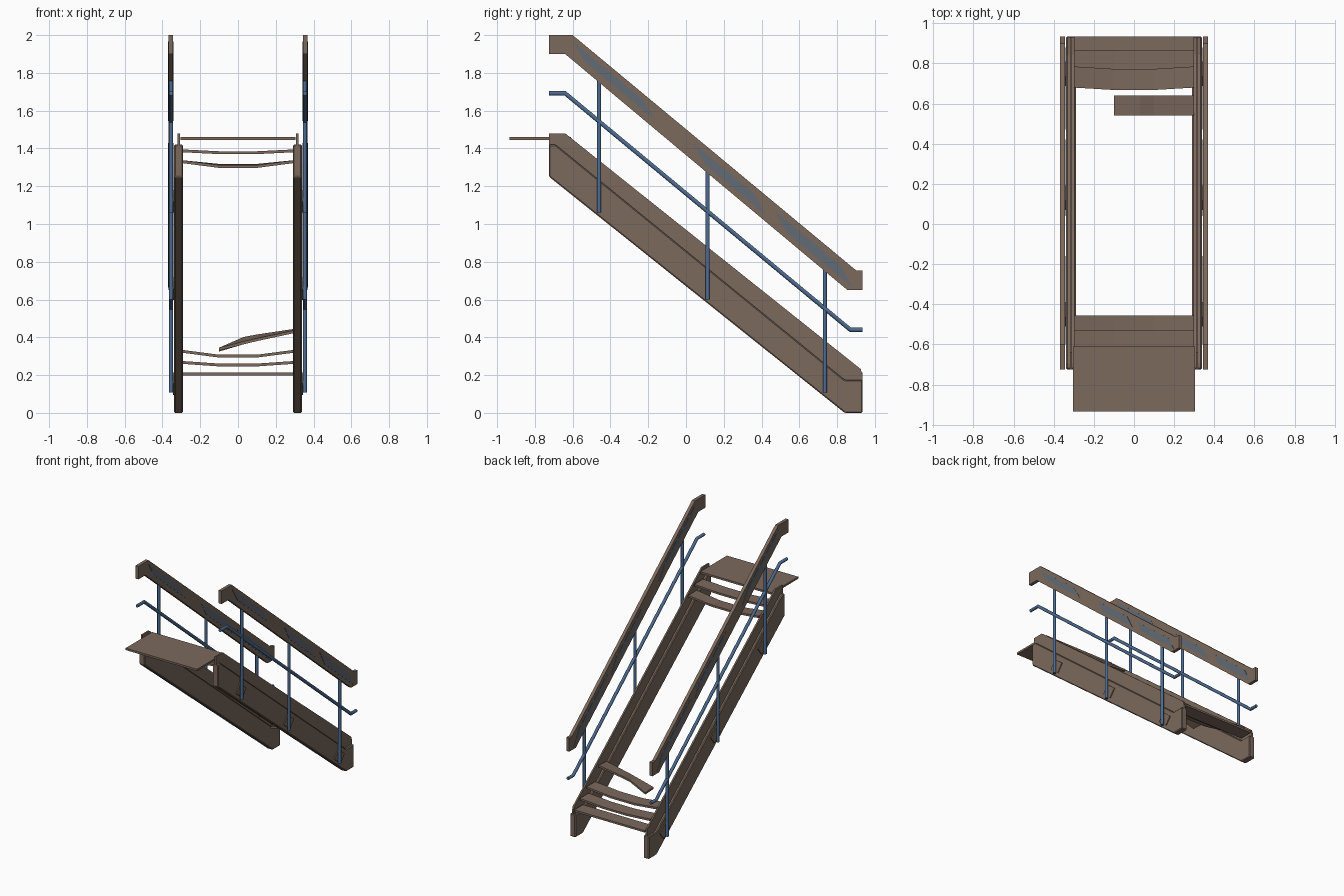
import bpy, bmesh, math
from mathutils import Vector

if "Cube" in bpy.data.objects:
    bpy.data.objects.remove(bpy.data.objects["Cube"])


def material(name, rgb):
    m = bpy.data.materials.new(name)
    m.diffuse_color = (*rgb, 1)
    m.use_nodes = True
    m.node_tree.nodes["Principled BSDF"].inputs["Base Color"].default_value = m.diffuse_color
    return m


BROWN = material("rusty brown", (0.20, 0.142, 0.108))
BLUE = material("blue paint", (0.075, 0.15, 0.29))
WORN = material("worn blue paint", (0.125, 0.145, 0.175))


def finish(name, bm, mat, mirror=True, bevel=0):
    bmesh.ops.recalc_face_normals(bm, faces=bm.faces)
    me = bpy.data.meshes.new(name)
    bm.to_mesh(me)
    bm.free()
    me.materials.append(mat)
    ob = bpy.data.objects.new(name, me)
    bpy.context.collection.objects.link(ob)
    if bevel:
        b = ob.modifiers.new("bevel", 'BEVEL')
        b.width, b.segments = bevel, 1
    if mirror:
        ob.modifiers.new("mirror", 'MIRROR')
    return ob


def loft(bm, rings):
    """Join equal rings of points into a closed solid."""
    vs = [[bm.verts.new(p) for p in r] for r in rings]
    n = len(vs[0])
    for a, b in zip(vs, vs[1:]):
        for i in range(n):
            bm.faces.new((a[i], a[(i + 1) % n], b[(i + 1) % n], b[i]))
    bm.faces.new(vs[0])
    bm.faces.new(vs[-1])


def side_plate(name, profile, x0, x1, mat, bevel=0):
    """Extrude a y-z profile between x0 and x1, mirrored to both sides."""
    bm = bmesh.new()
    loft(bm, [[(x, y, z) for y, z in profile] for x in (x0, x1)])
    return finish(name, bm, mat, bevel=bevel)


def tube(name, x, path, r, sides=8):
    """Round bar along a y-z path with mitred bends."""
    pts = [Vector(p) for p in path]
    rings = []
    for i, p in enumerate(pts):
        d0 = (p - pts[max(i - 1, 0)]).normalized()
        d1 = (pts[min(i + 1, len(pts) - 1)] - p).normalized()
        t = (d0 + d1).normalized()
        k = 1 / max(t.dot(d1 if d1.length else d0), 0.5)
        nrm = Vector((-t.y, t.x)) * k
        ring = []
        for s in range(sides):
            a = 2 * math.pi * (s + 0.5) / sides
            q = p + nrm * r * math.sin(a)
            ring.append((x + r * math.cos(a), q.x, q.y))
        rings.append(ring)
    bm = bmesh.new()
    loft(bm, rings)
    ob = finish(name, bm, BLUE)
    bpy.ops.object.select_all(action='DESELECT')
    ob.select_set(True)
    bpy.context.view_layer.objects.active = ob
    bpy.ops.object.shade_smooth_by_angle(angle=math.radians(50))
    return ob


def tread(name, stations, depth, thick=0.015):
    """Step across x; each station is (x, front y, front top z, back top z)."""
    bm = bmesh.new()
    loft(bm, [[(x, y, zf), (x, y + depth, zb),
               (x, y + depth, zb - thick), (x, y, zf - thick)]
              for x, y, zf, zb in stations])
    return finish(name, bm, BROWN, mirror=False)


def sagging(name, y, z, depth, sag, tilt=0.0, shift=0.0):
    tread(name, [(-0.3, y, z, z),
                 (-0.1, y - shift, z - sag + tilt, z - sag),
                 (0.1, y - shift, z - sag + tilt, z - sag),
                 (0.3, y, z, z)], depth)


# stringers with a thin raised plate above each
side_plate("stringer", [(-0.725, 1.25), (-0.725, 1.42), (-0.69, 1.42), (0.84, 0.175),
                        (0.935, 0.175), (0.935, 0), (0.84, 0)], 0.29, 0.338, BROWN, 0.006)
side_plate("stringer_top_plate", [(-0.725, 1.38), (-0.725, 1.48), (-0.64, 1.48), (0.925, 0.232),
                                  (0.935, 0.2), (0.935, 0.12), (0.84, 0.12), (-0.69, 1.37)],
           0.308, 0.32, BROWN)

# platform and treads
tread("platform", [(-0.305, -0.935, 1.46, 1.46), (0.305, -0.935, 1.46, 1.46)], 0.325)
sagging("upper_tread_1", -0.635, 1.395, 0.105, 0.01)
sagging("upper_tread_2", -0.56, 1.338, 0.105, 0.02, -0.006)
sagging("lower_tread_1", 0.83, 0.213, 0.105, 0)
sagging("lower_tread_2", 0.76, 0.275, 0.105, 0.014)
sagging("lower_tread_3", 0.68, 0.334, 0.105, 0.026, 0.0, 0.012)
tread("broken_tread", [(-0.1, 0.54, 0.345, 0.34), (0.03, 0.54, 0.378, 0.402),
                       (0.1, 0.54, 0.395, 0.415), (0.3, 0.54, 0.438, 0.445)], 0.1)

# handrail boards
side_plate("handrail", [(-0.725, 1.9), (-0.725, 2.0), (-0.6, 2.0), (0.9, 0.755),
                        (0.935, 0.755), (0.935, 0.65), (0.855, 0.65), (-0.64, 1.9)],
           0.343, 0.368, BROWN)


# worn paint patches on the handrail sides
def rail_z(y, f):
    top, low = 2.0 - 0.83 * (y + 0.6), 1.9 - 0.836 * (y + 0.64)
    return low + f * (top - low)


for i, (a, b, lo, hi) in enumerate([(-0.6, -0.16, 0.35, 0.75), (0.04, 0.42, 0.25, 0.7),
                                    (0.47, 0.88, 0.25, 0.7)]):
    m = (b - a) * 0.15
    prof = [(a, rail_z(a, hi)), (b - m, rail_z(b - m, hi)),
            (b, rail_z(b, lo)), (a + m, rail_z(a + m, lo))]
    side_plate(f"paint_patch_{i + 1}", prof, 0.3415, 0.3695, WORN)

# middle rail
tube("middle_rail", 0.354, [(-0.725, 1.692), (-0.64, 1.692), (0.87, 0.44), (0.935, 0.44)], 0.012)

# posts and their mounting plates
ang = math.atan2(-1.25, 1.575)
u, v = Vector((math.cos(ang), math.sin(ang))), Vector((-math.sin(ang), math.cos(ang)))
for i, (y, z0, z1, cy, cz) in enumerate([(-0.46, 1.06, 1.78, -0.45, 1.12),
                                         (0.115, 0.6, 1.3, 0.13, 0.657),
                                         (0.735, 0.108, 0.79, 0.748, 0.155)]):
    tube(f"post_{i + 1}", 0.354, [(y, z0), (y, z1)], 0.0115)
    c = Vector((cy, cz))
    side_plate(f"post_bracket_{i + 1}",
               [c + u * 0.048 * s + v * 0.038 * t for s, t in ((-1, -1), (1, -1), (1, 1), (-1, 1))],
               0.336, 0.345, BROWN)
